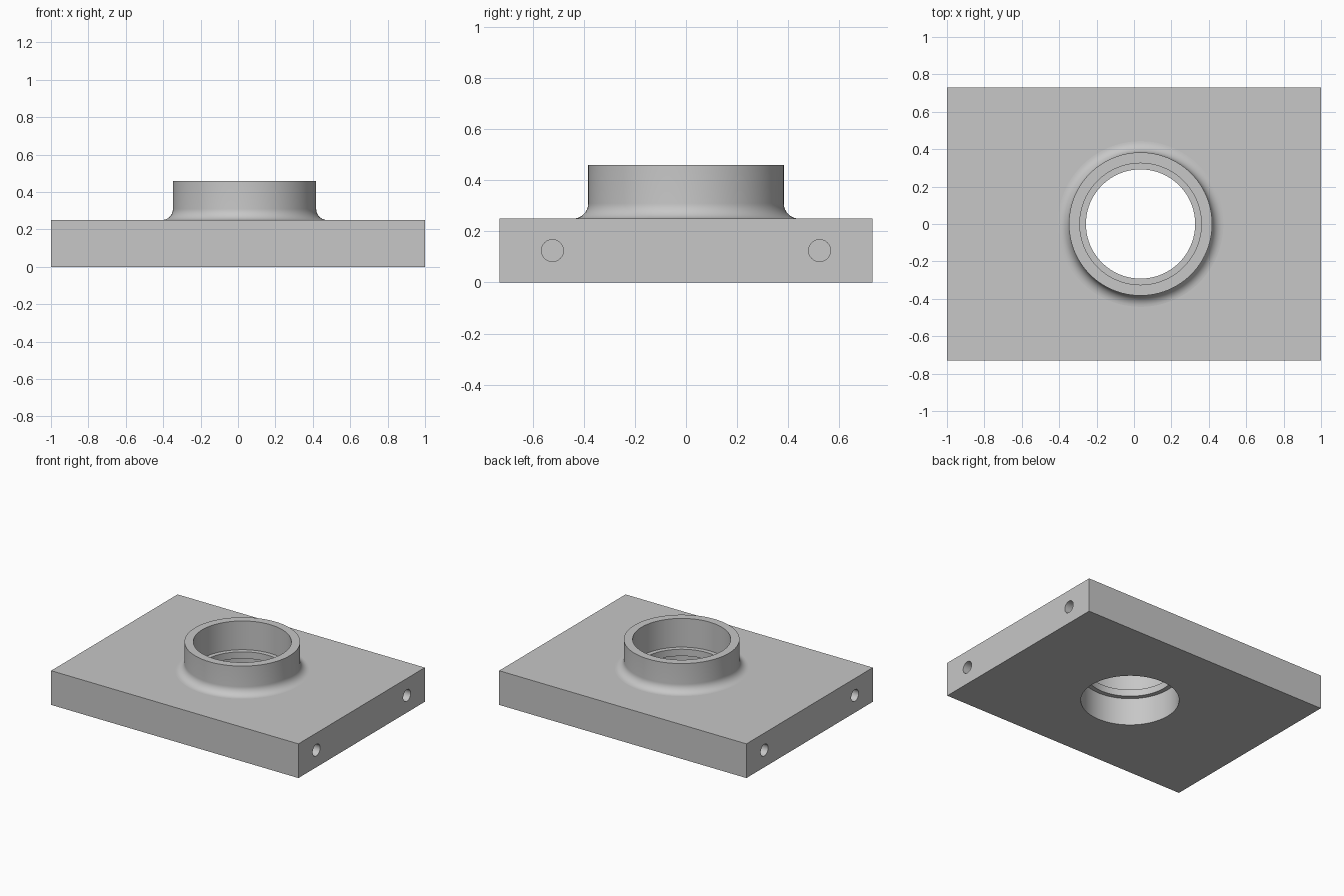
import bpy
import math

cube = bpy.data.objects.get("Cube")
if cube:
    bpy.data.objects.remove(cube, do_unlink=True)

CENTER_X = 0.035     # bore axis
PLATE_TOP, COLLAR_TOP = 0.25, 0.46
OUTER_R, BORE_R, LIP_R, FILLET = 0.383, 0.325, 0.292, 0.06
SIDES = 96

grey = bpy.data.materials.new("light_grey_metal")
grey.use_nodes = True
colour = (0.57, 0.57, 0.57, 1)
grey.diffuse_color = colour
grey.node_tree.nodes["Principled BSDF"].inputs["Base Color"].default_value = colour


def lathe(name, profile):
    """Closed solid turned about the bore axis from (radius, z) points."""
    n = SIDES
    verts = [(CENTER_X + r * math.cos(2 * math.pi * i / n),
              r * math.sin(2 * math.pi * i / n), z)
             for r, z in profile for i in range(n)]
    faces = [(k * n + i, k * n + (i + 1) % n, (k + 1) * n + (i + 1) % n, (k + 1) * n + i)
             for k in range(len(profile) - 1) for i in range(n)]
    faces.append(tuple(reversed(range(n))))
    faces.append(tuple(range(len(verts) - n, len(verts))))
    mesh = bpy.data.meshes.new(name)
    mesh.from_pydata(verts, [], faces)
    mesh.materials.append(grey)
    obj = bpy.data.objects.new(name, mesh)
    bpy.context.collection.objects.link(obj)
    return obj


def combine(target, tool, operation):
    """Apply a boolean and remove the tool."""
    mod = target.modifiers.new(operation.lower(), "BOOLEAN")
    mod.operation, mod.solver, mod.object = operation, "EXACT", tool
    bpy.ops.object.select_all(action="DESELECT")
    bpy.context.view_layer.objects.active = target
    target.select_set(True)
    bpy.ops.object.modifier_apply(modifier=mod.name)
    bpy.data.objects.remove(tool, do_unlink=True)


# Base plate
bpy.ops.mesh.primitive_cube_add(size=1, location=(0, 0, PLATE_TOP / 2))
plate = bpy.context.object
plate.name = "flanged_plate"
plate.scale = (2, 1.46, PLATE_TOP)
bpy.ops.object.transform_apply(location=True, rotation=False, scale=True)
plate.data.materials.append(grey)

# Raised collar with a concave fillet at its foot
foot = OUTER_R + FILLET
steps = 10
profile = [(foot, PLATE_TOP / 2)]
for i in range(steps + 1):
    a = math.pi / 2 * i / steps
    profile.append((foot - FILLET * math.sin(a), PLATE_TOP + FILLET * (1 - math.cos(a))))
profile.append((OUTER_R, COLLAR_TOP))
combine(plate, lathe("collar", profile), "UNION")

# Stepped bore, leaving a thin inner lip
lip_low, lip_high = 0.2, 0.25
bore = [(BORE_R, -0.1), (BORE_R, lip_low), (LIP_R, lip_low),
        (LIP_R, lip_high), (BORE_R, lip_high), (BORE_R, 0.6)]
combine(plate, lathe("bore_cutter", bore), "DIFFERENCE")

# Blind holes in both end faces
for end in (-1, 1):
    for side in (-1, 1):
        bpy.ops.mesh.primitive_cylinder_add(
            vertices=32, radius=0.043, depth=0.6,
            location=(end, side * 0.523, PLATE_TOP / 2), rotation=(0, math.pi / 2, 0))
        drill = bpy.context.object
        drill.data.materials.append(grey)
        combine(plate, drill, "DIFFERENCE")

# Smooth turned walls, flat horizontal faces
plate.select_set(True)
bpy.ops.object.shade_smooth_by_angle(angle=math.radians(30))
for poly in plate.data.polygons:
    if abs(poly.normal.z) > 0.999 and poly.area > 0.01:
        poly.use_smooth = False
